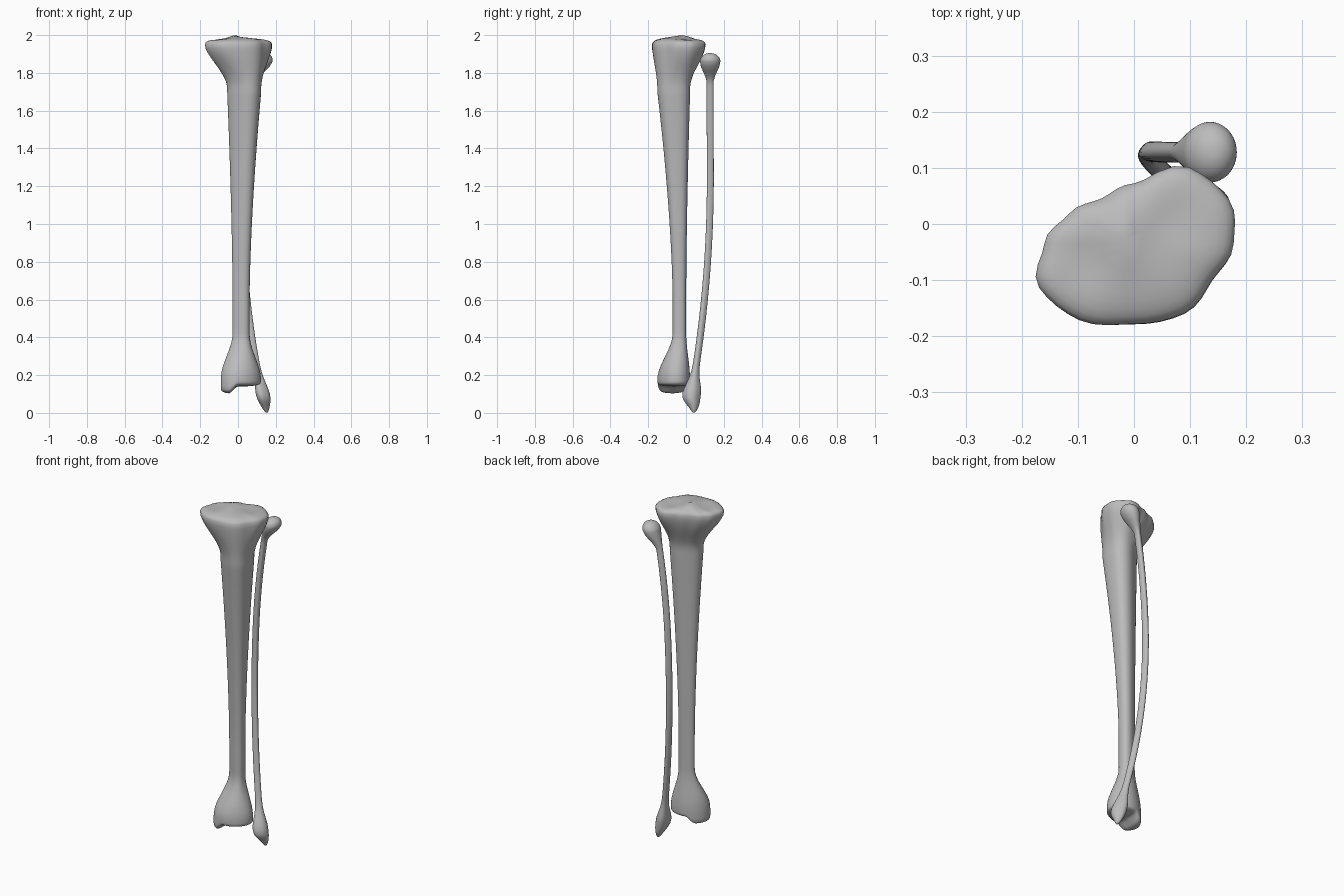
import bpy
from math import cos, sin, exp, pi, tau, radians

if "Cube" in bpy.data.objects:
    bpy.data.objects.remove(bpy.data.objects["Cube"], do_unlink=True)

SIDES = 48
CAP_RINGS = 10
SHAFT_RINGS = 70

bone = bpy.data.materials.new("bone grey")
bone.use_nodes = True
bone.diffuse_color = (0.5, 0.5, 0.5, 1)
shader = bone.node_tree.nodes["Principled BSDF"]
shader.inputs["Base Color"].default_value = bone.diffuse_color


def ramp(start, end, value):
    """Ease from zero at start to one at end."""
    t = min(1, max(0, (value - start) / (end - start)))
    return t * t * (3 - 2 * t)


def bump(value, centre, width):
    return exp(-((value - centre) / width) ** 2)


def mix(a, b, t):
    return a + (b - a) * t


def mix_bounds(first, second, t):
    return [mix(a, b, t) for a, b in zip(first, second)]


def rounded_levels(bottom, lower, upper, top, flatness):
    """Heights and scales of rings: a rounded end, the shaft, a rounded end."""
    turns = [pi / 2 * i / CAP_RINGS for i in range(CAP_RINGS)]
    cap = [(sin(t) ** flatness, cos(t)) for t in turns]
    levels = [(mix(lower, bottom, rise), scale) for rise, scale in reversed(cap)]
    levels += [(mix(lower, upper, i / SHAFT_RINGS), 1) for i in range(1, SHAFT_RINGS)]
    return levels + [(mix(upper, top, rise), scale) for rise, scale in cap]


def loft(name, levels, surface_point):
    """Skin closed rings; surface_point places one point by height, scale and angle."""
    verts = [surface_point(z, scale, tau * k / SIDES)
             for z, scale in levels for k in range(SIDES)]
    faces = []
    for ring in range(len(levels) - 1):
        for k in range(SIDES):
            a = ring * SIDES + k
            b = ring * SIDES + (k + 1) % SIDES
            faces.append((a, b, b + SIDES, a + SIDES))
    last = len(verts) - SIDES
    faces.append(tuple(reversed(range(SIDES))))
    faces.append(tuple(range(last, len(verts))))
    mesh = bpy.data.meshes.new(name)
    mesh.from_pydata(verts, [], faces)
    mesh.materials.append(bone)
    mesh.polygons.foreach_set("use_smooth", [True] * len(faces))
    obj = bpy.data.objects.new(name, mesh)
    bpy.context.collection.objects.link(obj)


# Shin bone: bounds (inner, outer, front, back) of its characteristic sections
ankle_bounds = (-0.09, 0.12, -0.15, 0.02)
low_shaft_bounds = (-0.025, 0.065, -0.07, 0)
high_shaft_bounds = (-0.05, 0.13, -0.15, 0.02)
knee_bounds = (-0.18, 0.18, -0.18, 0.11)

# Knee outline radii at even angles, with the notch at the back
knee_radii = [1, 1.1, 1.1, 0.75, 0.65, 0.75, 0.9, 1.1, 1.1, 1, 1, 0.9]


def knee_radius(angle):
    count = len(knee_radii)
    place = angle / tau * count
    index = int(place)
    return mix(knee_radii[index], knee_radii[(index + 1) % count],
               ramp(0, 1, place - index))


def shin_point(z, scale, angle):
    knee = ramp(1.72, 1.96, z)
    ankle = ramp(0.42, 0.18, z)
    taper = min(1, max(0, (z - 0.6) / 1.1)) ** 1.6
    bounds = mix_bounds(low_shaft_bounds, high_shaft_bounds, taper)
    bounds = mix_bounds(bounds, knee_bounds, knee)
    inner, outer, front, back = mix_bounds(bounds, ankle_bounds, ankle)

    # Triangular shaft, oblong ankle, notched knee
    radius = 1 + 0.08 * cos(3 * (angle + radians(60)))
    radius = mix(radius, 1 + 0.08 * cos(2 * (angle - radians(45))), ankle)
    radius = scale * mix(radius, knee_radius(angle), knee)
    x = mix(inner, outer, (1 + radius * cos(angle)) / 2)
    y = mix(front, back, (1 + radius * sin(angle)) / 2)

    # Hanging inner ankle knob, then the central ridge and two dishes of the knee
    knob = 0.04 * ramp(0, -0.05, x) * ramp(0.22, 0.14, z)
    ridge = bump(x, -0.02, 0.03) * bump(y, -0.02, 0.06)
    dishes = bump(x, -0.09, 0.05) * bump(y, -0.07, 0.05)
    dishes += bump(x, 0.08, 0.06) * bump(y, 0.01, 0.06)
    relief = 0.01 * (ridge - dishes) * ramp(1.96, 1.98, z)
    return x, y, z - knob + relief


loft("shin_bone", rounded_levels(0.14, 0.17, 1.93, 1.99, 0.5), shin_point)


# Slim outer bone: bowed shaft, swollen pointed ankle end, knobbed head
def outer_point(z, scale, angle):
    head = ramp(1.75, 1.86, z)
    swelling = bump(z, 0.1, 0.08)
    centre_x = 0.025 + 0.115 * (z - 1.05) ** 2 + 0.035 * head
    centre_y = 0.128 - 0.075 * max(0, 1.25 - z) ** 2 + 0.03 * ramp(0.1, 0, z)
    width = 0.017 + 0.02 * swelling + 0.03 * head
    depth = 0.018 + 0.03 * swelling + 0.036 * head
    # The shaft has three soft edges that twist along its length
    edges = 1 + 0.08 * (1 - head) * cos(3 * angle + 2 * z)
    radius = scale * edges
    return centre_x + width * radius * cos(angle), centre_y + depth * radius * sin(angle), z


loft("outer_bone", rounded_levels(0, 0.08, 1.86, 1.905, 1), outer_point)
